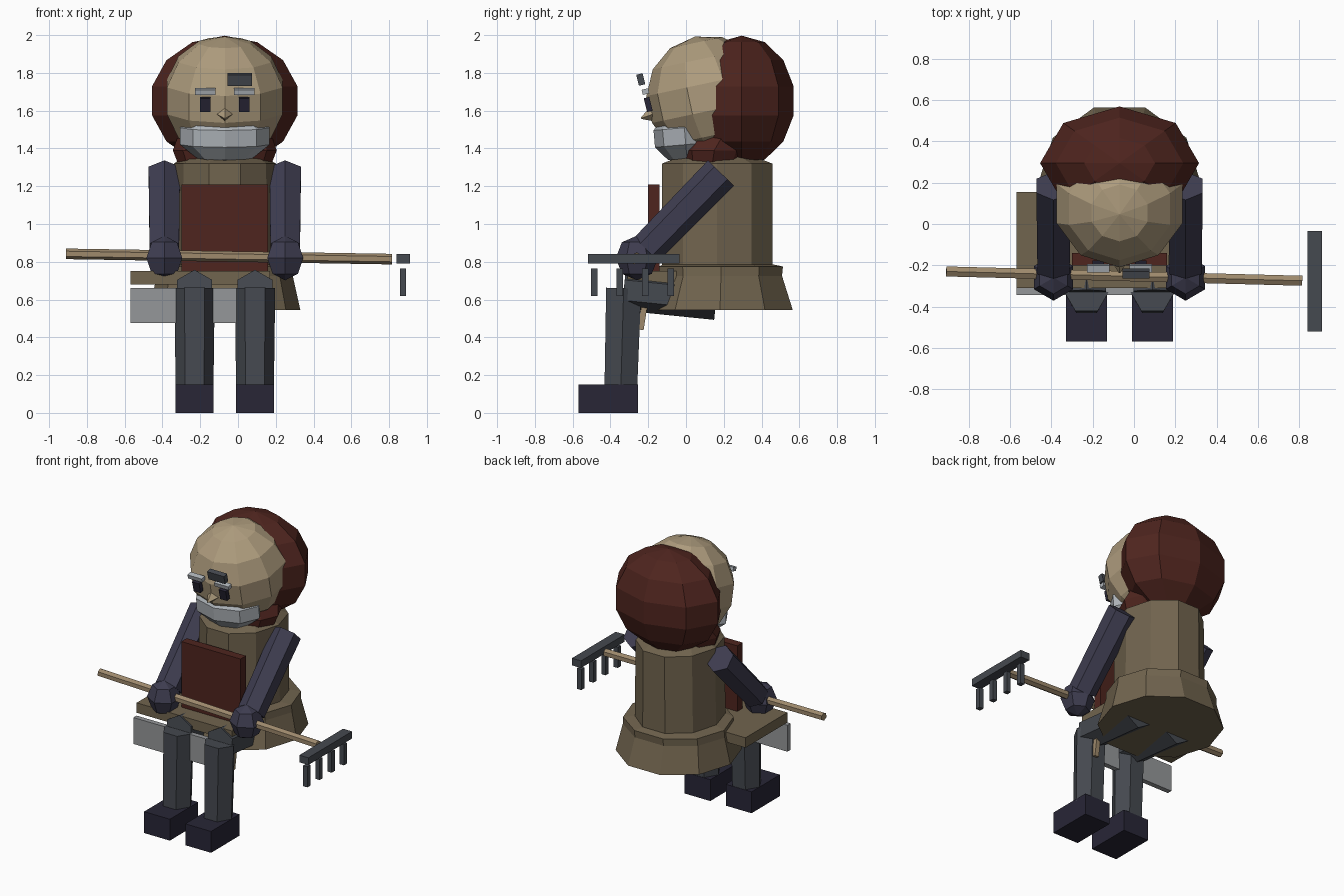
import bpy, bmesh
from math import pi, radians
from mathutils import Vector, Matrix

if "Cube" in bpy.data.objects:
    bpy.data.objects.remove(bpy.data.objects["Cube"])

CX = -0.07  # body axis
COLORS = {
    "skin": (0.42, 0.33, 0.205), "red": (0.077, 0.018, 0.013), "brown": (0.165, 0.128, 0.077),
    "sleeve": (0.048, 0.046, 0.08), "steel": (0.06, 0.067, 0.08), "navy": (0.021, 0.019, 0.037),
    "beard": (0.42, 0.45, 0.48), "plate": (0.3, 0.31, 0.32), "wood": (0.34, 0.25, 0.15)}
MATS = {}
for key, col in COLORS.items():
    MATS[key] = bpy.data.materials.new(key)
    MATS[key].diffuse_color = (*col, 1)


def finish(name, bm, mat):
    bmesh.ops.recalc_face_normals(bm, faces=bm.faces)
    me = bpy.data.meshes.new(name)
    bm.to_mesh(me)
    bm.free()
    me.materials.append(MATS[mat])
    ob = bpy.data.objects.new(name, me)
    bpy.context.collection.objects.link(ob)
    return ob


def box(name, mat, x, y, z, tilt=0):
    """Box from (min, max) ranges, tilted about x."""
    bm = bmesh.new()
    mid = Vector([(a + b) / 2 for a, b in (x, y, z)])
    size = [b - a for a, b in (x, y, z)]
    m = Matrix.Translation(mid) @ Matrix.Rotation(radians(tilt), 4, 'X') @ Matrix.Diagonal((*size, 1))
    bmesh.ops.create_cube(bm, size=1, matrix=m)
    return finish(name, bm, mat)


def ball(name, mat, loc, rad, seg=10, rings=7, tilt=0):
    """Faceted ellipsoid, tilted about x."""
    bm = bmesh.new()
    m = (Matrix.Translation(loc) @ Matrix.Rotation(radians(tilt), 4, 'X') @ Matrix.Diagonal((*rad, 1)))
    bmesh.ops.create_uvsphere(bm, u_segments=seg, v_segments=rings, radius=1, matrix=m)
    return finish(name, bm, mat)


def rod(name, mat, a, b, r1, r2, sides=6, spin=0):
    """Tapered prism between two points."""
    a, b = Vector(a), Vector(b)
    bm = bmesh.new()
    m = (Matrix.Translation((a + b) / 2) @ (b - a).to_track_quat('Z', 'Y').to_matrix().to_4x4()
         @ Matrix.Rotation(radians(spin), 4, 'Z'))
    bmesh.ops.create_cone(bm, cap_ends=True, segments=sides, radius1=r1, radius2=r2,
                          depth=(b - a).length, matrix=m)
    return finish(name, bm, mat)


def stack(name, mat, rows, sides=10):
    """Closed loft of polygon rows: (z, centre y, x radius, y radius)."""
    bm = bmesh.new()
    loops = []
    for z, cy, rx, ry in rows:
        ring = [Matrix.Rotation(2 * pi * i / sides, 3, 'Z') @ Vector((1, 0, 0)) for i in range(sides)]
        loops.append([bm.verts.new((CX + p.x * rx, cy + p.y * ry, z)) for p in ring])
    for lo, hi in zip(loops, loops[1:]):
        for i in range(sides):
            j = (i + 1) % sides
            bm.faces.new((lo[i], lo[j], hi[j], hi[i]))
    bm.faces.new(loops[0])
    bm.faces.new(loops[-1])
    return finish(name, bm, mat)


# Coat body, flared hem and collar
stack("torso", "brown", [(0.74, 0.165, 0.28, 0.307), (1.32, 0.165, 0.27, 0.307), (1.37, 0.165, 0.19, 0.17)])
stack("coat_hem", "brown", [(0.545, 0.18, 0.40, 0.405), (0.725, 0.185, 0.36, 0.34),
                            (0.775, 0.185, 0.355, 0.345), (0.785, 0.17, 0.28, 0.31)])
stack("collar", "red", [(1.325, 0.14, 0.25, 0.18), (1.39, 0.15, 0.275, 0.2), (1.46, 0.19, 0.25, 0.2)])
box("chest_panel", "red", (-0.30, 0.16), (-0.20, -0.14), (0.74, 1.21))

# Head, hair and beard
ball("head", "skin", (CX, 0.115, 1.672), (0.33, 0.325, 0.327), tilt=12)
ball("hair", "red", (CX, 0.295, 1.652), (0.395, 0.282, 0.345), seg=8, rings=7)
ball("beard", "beard", (CX, -0.005, 1.465), (0.25, 0.172, 0.145), seg=8, rings=5, tilt=5)

# Face
for side in (-1, 1):
    ex = CX + side * 0.103
    box("eye", "navy", (ex - 0.027, ex + 0.027), (-0.215, -0.185), (1.595, 1.67), 14)
    box("eyebrow", "beard", (ex - 0.055, ex + 0.055), (-0.232, -0.197), (1.687, 1.715), 14)
box("forehead_patch", "steel", (-0.055, 0.075), (-0.257, -0.222), (1.735, 1.795), 14)
rod("nose", "skin", (CX, -0.165, 1.585), (CX, -0.237, 1.56), 0.048, 0.004, 4)

# Limbs, mirrored about the body axis
for side in (-1, 1):
    ax, lx = CX + side * 0.32, CX + side * 0.16
    rod("arm", "sleeve", (ax, 0.185, 1.27), (ax, -0.21, 0.865), 0.096, 0.09, 6)
    ball("hand", "sleeve", (ax, -0.26, 0.82), (0.11, 0.112, 0.118), 6, 4)
    rod("thigh", "steel", (lx, 0.16, 0.6), (lx, -0.33, 0.65), 0.108, 0.108, 6)
    rod("shin", "steel", (lx, -0.33, 0.66), (lx, -0.345, 0.13), 0.107, 0.1, 6, 30)
    box("boot", "navy", (lx - 0.1, lx + 0.1), (-0.57, -0.255), (0, 0.15))

# Seat board, front plate and peg
box("seat_board", "brown", (-0.57, 0.17), (-0.31, 0.155), (0.68, 0.75))
box("seat_plate", "plate", (-0.57, 0.17), (-0.345, -0.31), (0.475, 0.66))
rod("seat_peg", "wood", (0.12, -0.24, 0.44), (0.12, -0.215, 0.6), 0.022, 0.022, 4, 45)

# Rake
rod("rake_handle", "wood", (-0.91, -0.23, 0.842), (0.815, -0.275, 0.814), 0.028, 0.028, 6)
box("rake_bar", "steel", (0.84, 0.91), (-0.52, -0.035), (0.79, 0.84))
for i in range(4):
    y = -0.485 + i * 0.135
    box("rake_tine", "steel", (0.857, 0.89), (y - 0.017, y + 0.017), (0.62, 0.765))

for m in bpy.data.materials:
    if m.users and not m.is_grease_pencil:
        m.use_nodes = True
        m.node_tree.nodes["Principled BSDF"].inputs["Base Color"].default_value = m.diffuse_color
